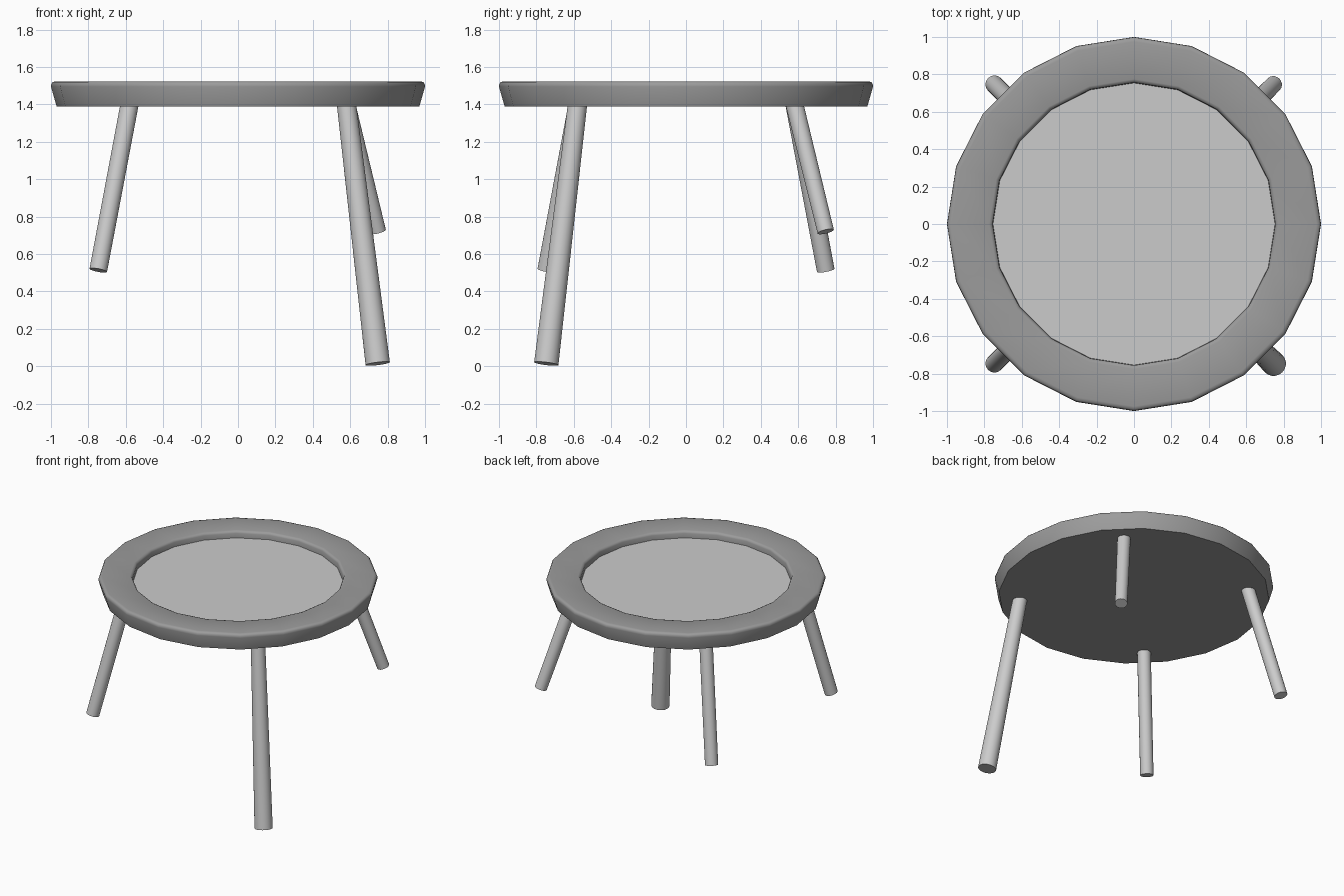
import bpy, bmesh, math
from mathutils import Vector, Matrix

if "Cube" in bpy.data.objects:
    bpy.data.objects.remove(bpy.data.objects["Cube"])

SIDES = 20


def make_object(name, bm, material=None):
    bmesh.ops.recalc_face_normals(bm, faces=bm.faces)
    mesh = bpy.data.meshes.new(name)
    bm.to_mesh(mesh)
    bm.free()
    obj = bpy.data.objects.new(name, mesh)
    bpy.context.collection.objects.link(obj)
    if material:
        mesh.materials.append(material)
    bpy.ops.object.select_all(action='DESELECT')
    obj.select_set(True)
    bpy.context.view_layer.objects.active = obj
    bpy.ops.object.shade_smooth_by_angle(angle=math.radians(50))
    return obj


def ring(bm, radius, z):
    return [bm.verts.new((radius * math.cos(a), radius * math.sin(a), z))
            for a in (2 * math.pi * i / SIDES for i in range(SIDES))]


def leg(name, top, bottom, r_top, r_bottom):
    top, bottom = Vector(top), Vector(bottom)
    axis = top - bottom
    matrix = Matrix.Translation((top + bottom) / 2) @ axis.to_track_quat('Z', 'Y').to_matrix().to_4x4()
    bm = bmesh.new()
    bmesh.ops.create_cone(bm, cap_ends=True, segments=20, radius1=r_bottom,
                          radius2=r_top, depth=axis.length, matrix=matrix)
    return make_object(name, bm)


dark = bpy.data.materials.new("dark_grey")
dark.diffuse_color = (0.33, 0.33, 0.33, 1)
dark.use_nodes = True
dark.node_tree.nodes["Principled BSDF"].inputs["Base Color"].default_value = dark.diffuse_color

# Dark tabletop body: flat underside, flared side, rounded rim, recess wall
profile = [(0.97, 1.39), (1.0, 1.495), (0.998, 1.51), (0.99, 1.52), (0.975, 1.523),
           (0.775, 1.523), (0.762, 1.518), (0.756, 1.505), (0.754, 1.47)]
bm = bmesh.new()
rings = [ring(bm, r, z) for r, z in profile]
bm.faces.new(rings[0][::-1])
for low, high in zip(rings, rings[1:]):
    for i in range(SIDES):
        j = (i + 1) % SIDES
        bm.faces.new((low[i], low[j], high[j], high[i]))
make_object("tabletop_frame", bm, dark)

# Pale recessed panel closing the middle of the frame
bm = bmesh.new()
bm.faces.new(ring(bm, 0.754, 1.47))
panel = make_object("tabletop_panel", bm)
if panel.data.polygons[0].normal.z < 0:
    panel.data.flip_normals()

# Splayed legs of uneven length, tops buried slightly in the tabletop
for name, sx, sy, foot_z, r_top, r_foot in (
        ("front_right_leg", 1, -1, 0.014, 0.052, 0.066),
        ("front_left_leg", -1, -1, 0.513, 0.049, 0.048),
        ("back_left_leg", -1, 1, 0.513, 0.049, 0.048),
        ("back_right_leg", 1, 1, 0.72, 0.048, 0.045)):
    leg(name, (sx * 0.58, sy * 0.58, 1.40), (sx * 0.747, sy * 0.747, foot_z), r_top, r_foot)
